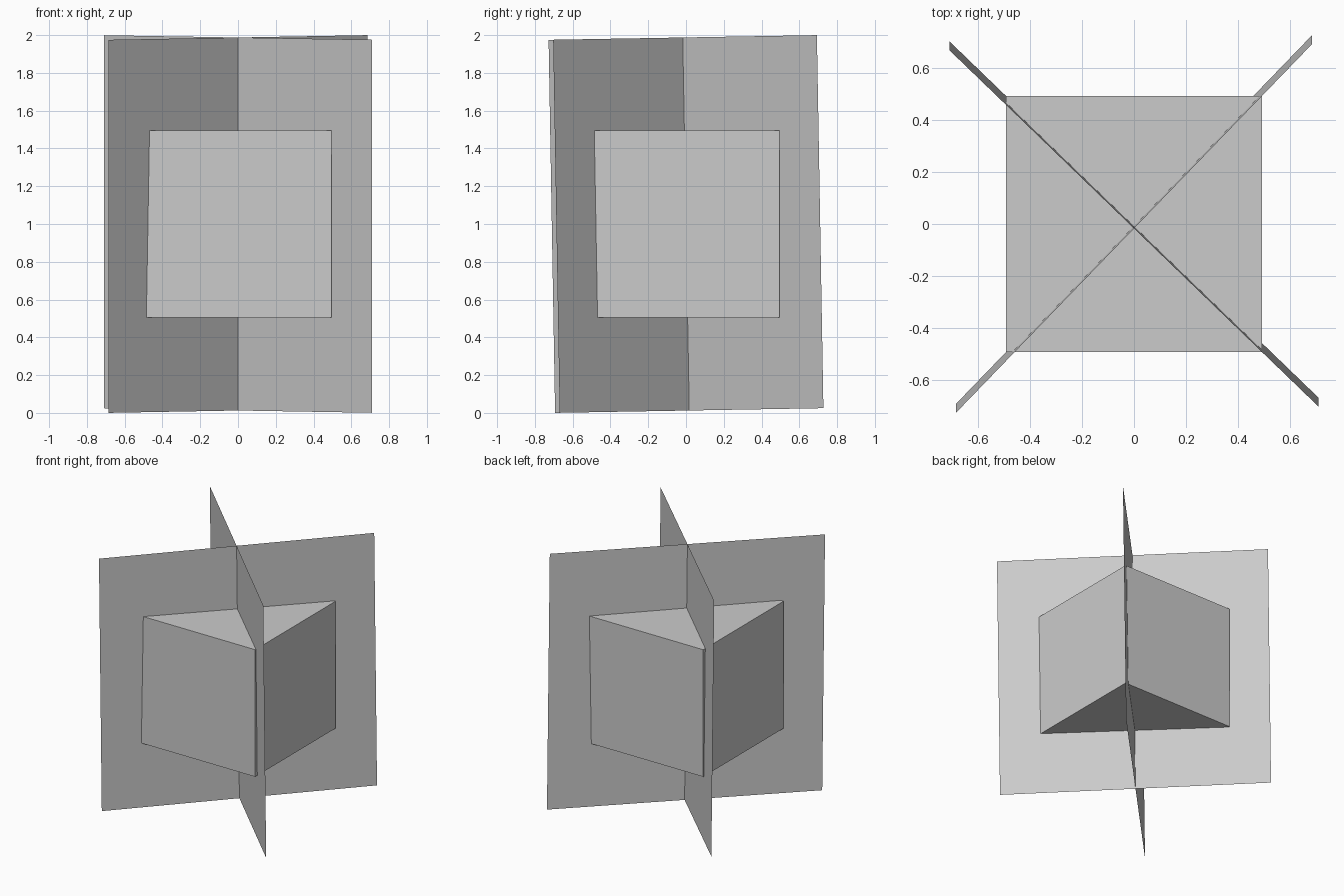
import bpy
from math import radians
from mathutils import Matrix

if "Cube" in bpy.data.objects:
    bpy.data.objects.remove(bpy.data.objects["Cube"])

SIDE = 1.975          # side of the square sheets; the cube is half of it
CENTRE = Matrix.Translation((0, 0, 1))

# Central cube
bpy.ops.mesh.primitive_cube_add(size=SIDE / 2, location=(0, 0, 1))
bpy.context.object.name = "core_cube"

# Two crossed upright sheets, turned and leaning by one degree
lean = Matrix.Rotation(radians(1), 4, 'X')
upright = Matrix.Rotation(radians(90), 4, 'X')
for name, angle in (("rising_sheet", 46), ("falling_sheet", -44)):
    bpy.ops.mesh.primitive_plane_add(size=SIDE)
    sheet = bpy.context.object
    sheet.name = name
    sheet.matrix_world = CENTRE @ lean @ Matrix.Rotation(radians(angle), 4, 'Z') @ upright
